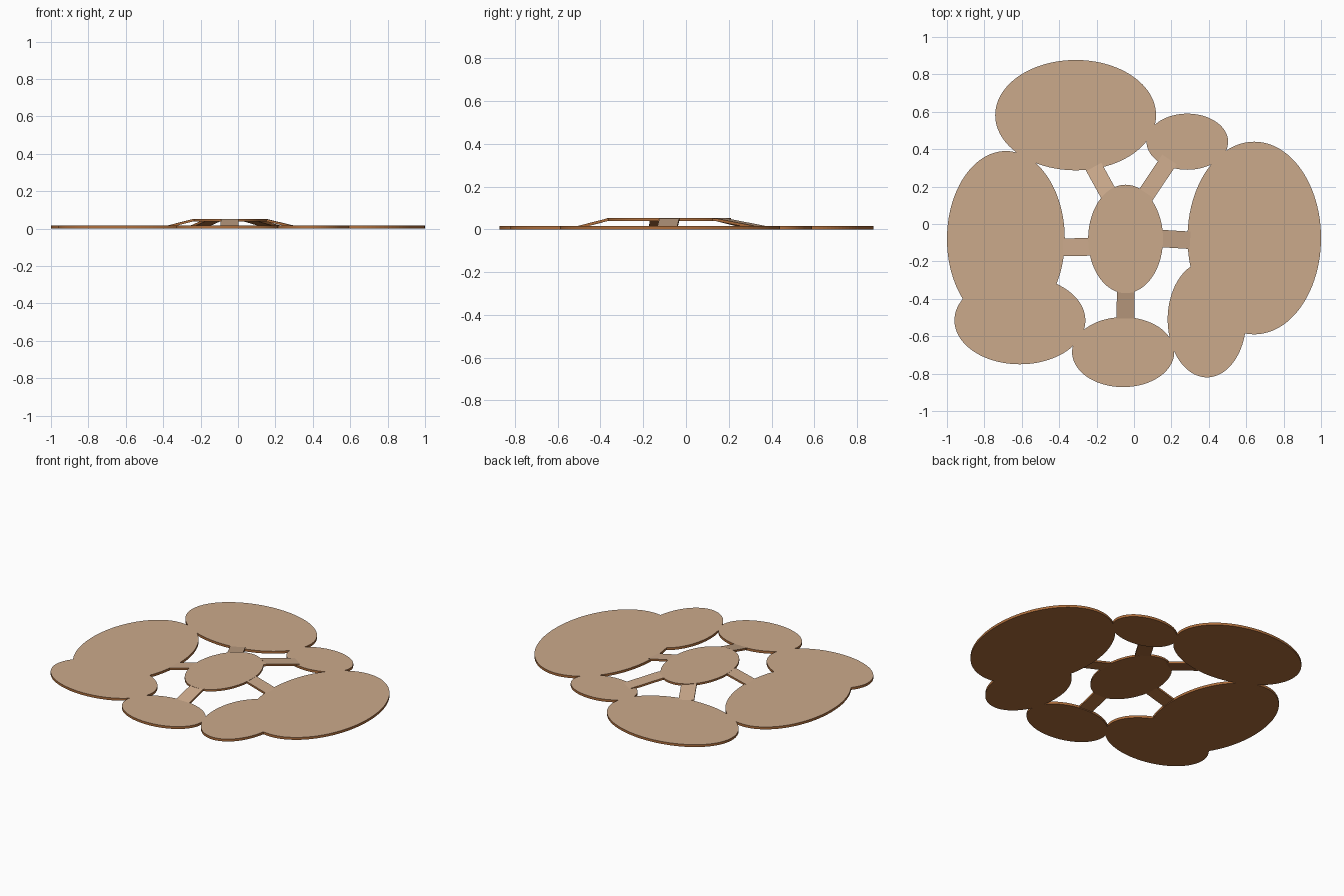
import bpy
import bmesh
import math
from mathutils import Vector

cube = bpy.data.objects.get("Cube")
if cube:
    bpy.data.objects.remove(cube, do_unlink=True)

THICK = 0.016      # ground pads
HUB_TOP = 0.052    # raised centre platform
HUB_THICK = 0.013


def make_material(name, rgb):
    mat = bpy.data.materials.new(name)
    mat.use_nodes = True
    mat.diffuse_color = (*rgb, 1)
    mat.node_tree.nodes["Principled BSDF"].inputs["Base Color"].default_value = (*rgb, 1)
    return mat


TAN = make_material("pale tan", (0.60, 0.40, 0.26))
BROWN = make_material("warm brown", (0.42, 0.155, 0.045))


def slab(name, outline, thickness):
    """Solid plate hanging below a top outline; tan on top, brown elsewhere."""
    bm = bmesh.new()
    top = [bm.verts.new(p) for p in outline]
    low = [bm.verts.new((p[0], p[1], p[2] - thickness)) for p in outline]
    bm.faces.new(top)
    bm.faces.new(low[::-1])
    n = len(top)
    for i in range(n):
        j = (i + 1) % n
        bm.faces.new((top[i], low[i], low[j], top[j]))
    bmesh.ops.recalc_face_normals(bm, faces=bm.faces)
    bm.normal_update()
    for f in bm.faces:
        f.material_index = 0 if f.normal.z > 0.5 else 1
    mesh = bpy.data.meshes.new(name)
    bm.to_mesh(mesh)
    bm.free()
    mesh.materials.append(TAN)
    mesh.materials.append(BROWN)
    obj = bpy.data.objects.new(name, mesh)
    bpy.context.collection.objects.link(obj)
    return obj


def oval(name, cx, cy, rx, ry, top, thickness, steps=96):
    angles = [2 * math.pi * i / steps for i in range(steps)]
    slab(name, [(cx + rx * math.cos(a), cy + ry * math.sin(a), top) for a in angles],
         thickness)


def ramp(name, inner, outer, width):
    """Sloping walkway from the platform edge down to a pad edge."""
    a, b = Vector((*inner, HUB_TOP)), Vector((*outer, THICK))
    run = Vector((b.x - a.x, b.y - a.y, 0)).normalized()
    side = Vector((-run.y, run.x, 0)) * width / 2
    # short level landings tuck into the platform and pad
    a_in, b_out = a - run * 0.03, b + run * 0.03
    drop = Vector((0, 0, 0.0005))
    slab(name + "_slope", [a - side, b - side, b + side, a + side], HUB_THICK)
    slab(name + "_upper_landing",
         [p - drop for p in (a_in - side, a - side, a + side, a_in + side)], HUB_THICK - 0.001)
    slab(name + "_lower_landing",
         [p - drop for p in (b - side, b_out - side, b_out + side, b + side)], HUB_THICK)


# Oval ground pads: centre x, centre y, radius x, radius y
pads = {
    "back_pad": (-0.312, 0.582, 0.43, 0.295),
    "back_left_small_pad": (0.285, 0.44, 0.218, 0.15),
    "left_pad": (0.643, -0.075, 0.357, 0.515),
    "front_left_pad": (0.39, -0.51, 0.21, 0.31),
    "front_pad": (-0.058, -0.685, 0.273, 0.187),
    "front_right_pad": (-0.61, -0.515, 0.35, 0.235),
    "right_pad": (-0.685, -0.08, 0.315, 0.47),
}
for name, dims in pads.items():
    oval(name, *dims, THICK, THICK)

# Raised centre platform
oval("centre_platform", -0.045, -0.08, 0.2, 0.29, HUB_TOP, HUB_THICK)

# Walkways joining the platform to the pads
ramp("right_ramp", (-0.24, -0.122), (-0.38, -0.125), 0.095)
ramp("left_ramp", (0.15, -0.078), (0.30, -0.087), 0.093)
ramp("front_ramp", (-0.044, -0.365), (-0.046, -0.505), 0.095)
ramp("back_right_ramp", (-0.135, 0.16), (-0.215, 0.305), 0.092)
ramp("back_left_ramp", (0.068, 0.163), (0.19, 0.345), 0.093)
